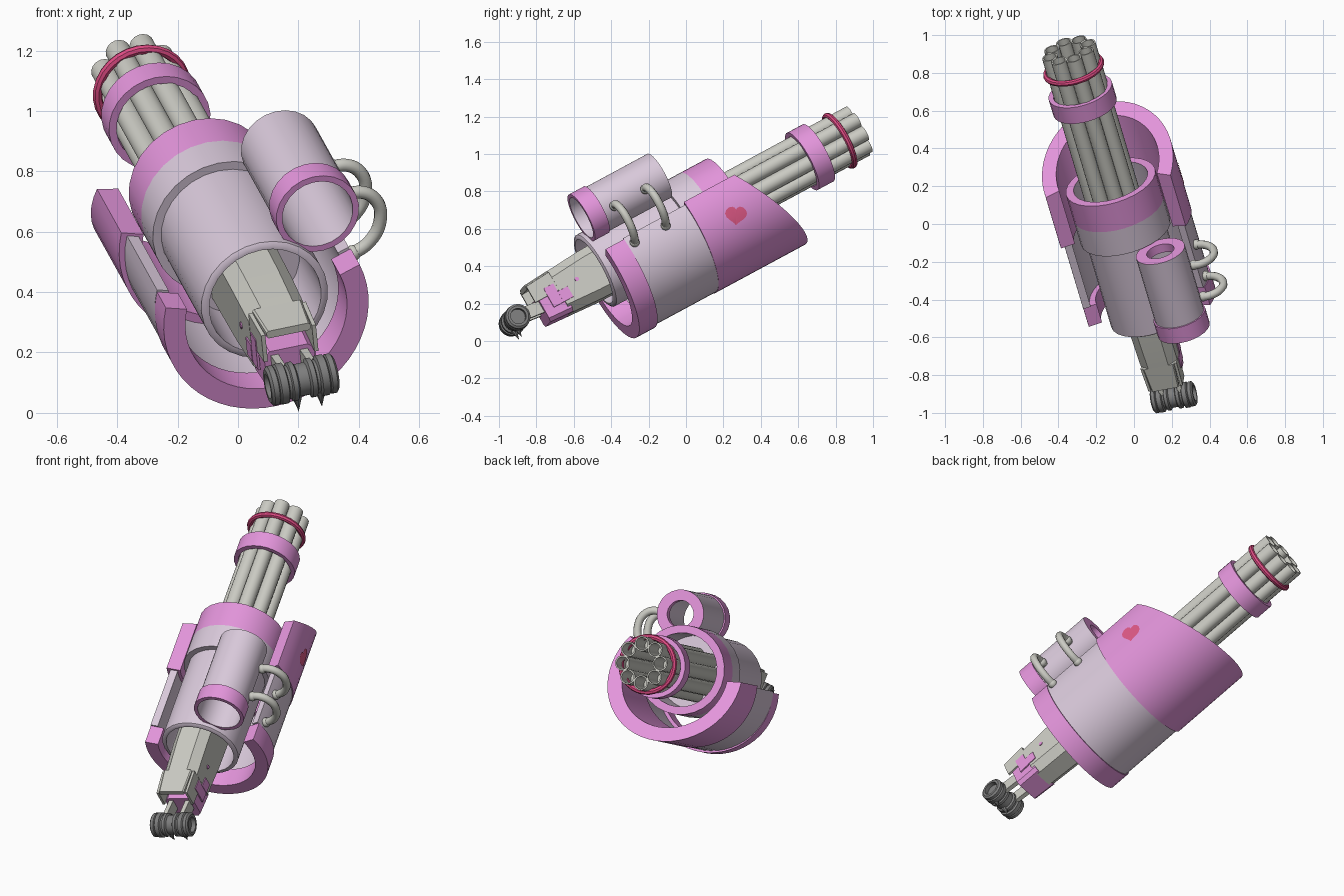
import bpy, bmesh, math
from mathutils import Matrix, Vector

if "Cube" in bpy.data.objects:
    bpy.data.objects.remove(bpy.data.objects["Cube"])

# ---- colours ----
def mat(name, c):
    m = bpy.data.materials.new(name)
    m.diffuse_color = (*c, 1)
    m.use_nodes = True
    m.node_tree.nodes["Principled BSDF"].inputs["Base Color"].default_value = m.diffuse_color
    return m
PINK = mat("pink", (0.77, 0.30, 0.71))
PALE = mat("pale_mauve", (0.70, 0.59, 0.71))
GREY = mat("warm_grey", (0.60, 0.60, 0.55))
DARK = mat("dark_grey", (0.21, 0.21, 0.21))
RED = mat("red_trim", (0.74, 0.07, 0.23))
HEART = mat("rose", (0.74, 0.10, 0.24))

# ---- gun frame: local x = side, y = along the barrels, z = up ----
d = Vector((-0.255, 0.851, 0.459)).normalized()
u = d.cross(Vector((0, 0, 1))).normalized()
v = u.cross(d)
FRAME = Matrix.Translation((-0.07, 0, 0.63)) @ Matrix((u, d, v)).transposed().to_4x4()
ROLL = FRAME @ Matrix.Rotation(math.radians(-13), 4, 'Y')   # the arm is rolled a little

def finish(name, bm, mats, frame=FRAME, angle=35):
    bmesh.ops.remove_doubles(bm, verts=bm.verts, dist=1e-5)
    bmesh.ops.recalc_face_normals(bm, faces=bm.faces)
    me = bpy.data.meshes.new(name)
    bm.to_mesh(me)
    bm.free()
    for m in mats:
        me.materials.append(m)
    me.transform(frame)
    ob = bpy.data.objects.new(name, me)
    bpy.context.collection.objects.link(ob)
    bpy.ops.object.select_all(action='DESELECT')
    ob.select_set(True)
    bpy.context.view_layer.objects.active = ob
    bpy.ops.object.shade_smooth_by_angle(angle=math.radians(angle))
    return ob

def lathe(name, prof, mats, ids=None, c=(0, 0), n=28, a0=0, a1=360, front=None,
          frame=FRAME, axis='Y'):
    """Turn a closed (radius, along) profile; 'front' replaces None positions by a rule."""
    bm = bmesh.new()
    full = a1 - a0 >= 360
    rows = []
    for i in range(n if full else n + 1):
        t = math.radians(a0 + (a1 - a0) * i / n)
        row = []
        for r, s in prof:
            p, q = r * math.cos(t), r * math.sin(t)
            s = front(p, q) if s is None else s
            co = (c[0] + p, s, c[1] + q) if axis == 'Y' else (s, c[0] + p, c[1] + q)
            row.append(bm.verts.new(co))
        rows.append(row)
    k = len(prof)
    for i in range(n):
        A, B = rows[i], rows[(i + 1) % len(rows)]
        for j in range(k):
            j2 = (j + 1) % k
            if prof[j][0] == 0 and prof[j2][0] == 0:
                continue
            vs = [A[j], A[j2], B[j2], B[j]]
            if prof[j][0] == 0:
                vs = [A[j], A[j2], B[j2]]
            elif prof[j2][0] == 0:
                vs = [A[j], A[j2], B[j]]
            bm.faces.new(vs).material_index = ids[j] if ids else 0
    if not full:
        for row in (rows[0], rows[-1]):
            bm.faces.new(row)
    return finish(name, bm, mats, frame)

def tube(name, r, ri, s0, s1, m, **kw):
    return lathe(name, [(r, s0), (r, s1), (ri, s1), (ri, s0)], [m], **kw)

def loft(name, secs, m, ch=0.0):
    """Chamfered box through sections (along, half width, bottom, top, side offset)."""
    bm = bmesh.new()
    rows = []
    for s, w, b0, b1, x in secs:
        k = max(ch, 0.0005)
        pts = [(-w + k, b0), (w - k, b0), (w, b0 + k), (w, b1 - k),
               (w - k, b1), (-w + k, b1), (-w, b1 - k), (-w, b0 + k)]
        rows.append([bm.verts.new((x + p, s, q)) for p, q in pts])
    for A, B in zip(rows, rows[1:]):
        for j in range(8):
            bm.faces.new([A[j], A[(j + 1) % 8], B[(j + 1) % 8], B[j]])
    bm.faces.new(rows[0])
    bm.faces.new(rows[-1])
    return finish(name, bm, [m], ROLL, 30)

# ---- barrels, collar and red ring ----
for i in range(8):
    t = math.radians(45 * i - 7)
    lathe(f"barrel_{i + 1}", [(.042, .0), (.042, 1.08), (.034, 1.08), (.034, .9), (0, .9), (0, 0)],
          [GREY], c=(.107 * math.cos(t), .107 * math.sin(t) - .003), n=16)
tube("barrel_collar", .174, .148, .728, .828, PINK, c=(-.003, -.005))
lathe("red_ring", [(.151 + .016 * math.cos(k * math.pi / 4), .965 + .016 * math.sin(k * math.pi / 4))
                   for k in range(8)], [RED], c=(-.003, -.003))

# ---- main body: rear tube, step, pink muzzle ring ----
lathe("main_body",
      [(.217, -.57), (.217, -.05), (.246, -.05), (.246, .10), (.246, .262), (.203, .262),
       (.203, .0), (0, .0), (0, -.3), (.192, -.3), (.192, -.578), (.205, -.578)],
      [PALE, PINK],
      [0, 0, 0, 1, 1, 0, 0, 0, 0, 0, 0, 0], c=(.012, .008))

# ---- open shell round the underside ----
ARC = dict(n=32, a0=176, a1=392)
W = math.radians(104)
def slant(p, q):
    return .275 - .525 * (p * math.cos(W) + q * math.sin(W) - .105)
tube("shell_rear_band", .351, .277, -.55, -.435, PINK, c=(.032, -.058), **ARC)
tube("shell_middle", .347, .306, -.435, -.04, PALE, c=(.027, -.05), **ARC)
lathe("shell_front", [(.361, -.045), (.361, None), (.283, None), (.283, -.045)], [PINK],
      front=slant, c=(.02, -.04), **ARC)

# heart plate on the right of the shell
bm = bmesh.new()
def on_shell(h, w):
    s = .165 + .89 * h + .46 * w
    t = math.radians(0) + (.89 * w - .46 * h) / .363
    return bm.verts.new((.02 + .364 * math.cos(t), s, -.04 + .364 * math.sin(t)))
mid = on_shell(0, 0)
rim = []
for i in range(24):
    t = math.tau * i / 24
    hx = 16 * math.sin(t) ** 3
    hy = 13 * math.cos(t) - 3 * math.cos(2 * t) - 2 * math.cos(3 * t) - math.cos(4 * t)
    rim.append(on_shell(hx * .0038, (hy + 1) * .0038))
for i in range(24):
    bm.faces.new([mid, rim[i], rim[(i + 1) % 24]])
finish("heart_plate", bm, [HEART])

# ---- side canister with open ends ----
lathe("canister", [(.142, -.548), (.142, -.455), (.134, -.455), (.134, -.06), (.075, -.06),
                   (.075, -.11), (.121, -.11), (.121, -.548)],
      [PALE, PINK], [1, 1, 0, 1, 1, 0, 0, 1], c=(.159, .316), n=24)

# ---- two bent pipes from canister to shell ----
for k, s in enumerate((-.395, -.2)):
    cu = bpy.data.curves.new(f"pipe_{k + 1}", 'CURVE')
    cu.dimensions = '3D'
    cu.bevel_depth = .022
    cu.bevel_resolution = 3
    cu.use_fill_caps = True
    cu.resolution_u = 6
    path = [(.287, .302), (.345, .318), (.405, .288), (.43, .218), (.405, .135), (.34, .08)]
    sp = cu.splines.new('BEZIER')
    sp.bezier_points.add(len(path) - 1)
    for bp, (a, b) in zip(sp.bezier_points, path):
        bp.co = FRAME @ Vector((a, s, b))
        bp.handle_left_type = bp.handle_right_type = 'AUTO'
    cu.materials.append(GREY)
    bpy.context.collection.objects.link(bpy.data.objects.new(f"pipe_{k + 1}", cu))
    for e, (a, b) in enumerate(((.308, .308), (.352, .09))):
        bm = bmesh.new()
        bmesh.ops.create_uvsphere(bm, u_segments=12, v_segments=8, radius=.027,
                                  matrix=Matrix.Translation((a, s, b)))
        finish(f"pipe_{k + 1}_socket_{e + 1}", bm, [GREY])

# ---- forearm, open at the end round a pink insert ----
loft("forearm", [(-.3, .105, -.15, .145, 0), (-.62, .103, -.147, .137, 0), (-.82, .1, -.135, .122, 0)], GREY, .045)
loft("forearm_top_plate", [(-.82, .085, .095, .122, 0), (-.965, .075, .085, .112, 0)], GREY, .006)
loft("pink_insert", [(-.80, .090, -.135, .02, 0), (-.94, .086, -.127, .02, 0)], PINK, .02)
for sx, side in ((-1, "left"), (1, "right")):
    loft(f"forearm_wall_{side}", [(-.82, .007, .0, .11, sx * .092), (-.965, .007, .0, .10, sx * .087)], GREY)
    loft(f"insert_tab_{side}", [(-.77, .004, -.07, -.005, sx * .102), (-.83, .004, -.07, -.005, sx * .1)], PINK)
    loft(f"insert_riser_{side}", [(-.83, .004, -.07, .045, sx * .098), (-.89, .004, -.07, .045, sx * .096)], PINK)
    loft(f"fork_{side}", [(-.9, .014, -.07, .0, sx * .05), (-1.09, .012, -.05, .02, sx * .05)], GREY)
    lathe(f"arm_pin_{side}", [(.012, sx * .09), (.012, sx * .106), (0, sx * .106), (0, sx * .09)],
          [PINK], c=(-.705, .005), n=10, frame=ROLL, axis='X')

# ---- grooved joint across the end, with two spikes ----
half = [(.055, 0), (.055, .018), (.066, .024), (.066, .040), (.057, .044), (.057, .053), (.069, .058),
        (.069, .082), (.062, .087), (.067, .091), (.067, .108), (.056, .116), (.042, .116), (.042, .09), (0, .09)]
prof = [(r, -s) for r, s in reversed(half[1:])] + half
lathe("joint", prof, [DARK], c=(-1.09, -.022), n=22, frame=ROLL, axis='X')
for x, side in ((-.025, "left"), (.055, "right")):
    bm = bmesh.new()
    bmesh.ops.create_cone(bm, cap_ends=True, segments=8, radius1=.0, radius2=.018, depth=.06,
                          matrix=Matrix.Translation((x, -1.115, -.095)))
    finish(f"joint_spike_{side}", bm, [DARK], ROLL)
